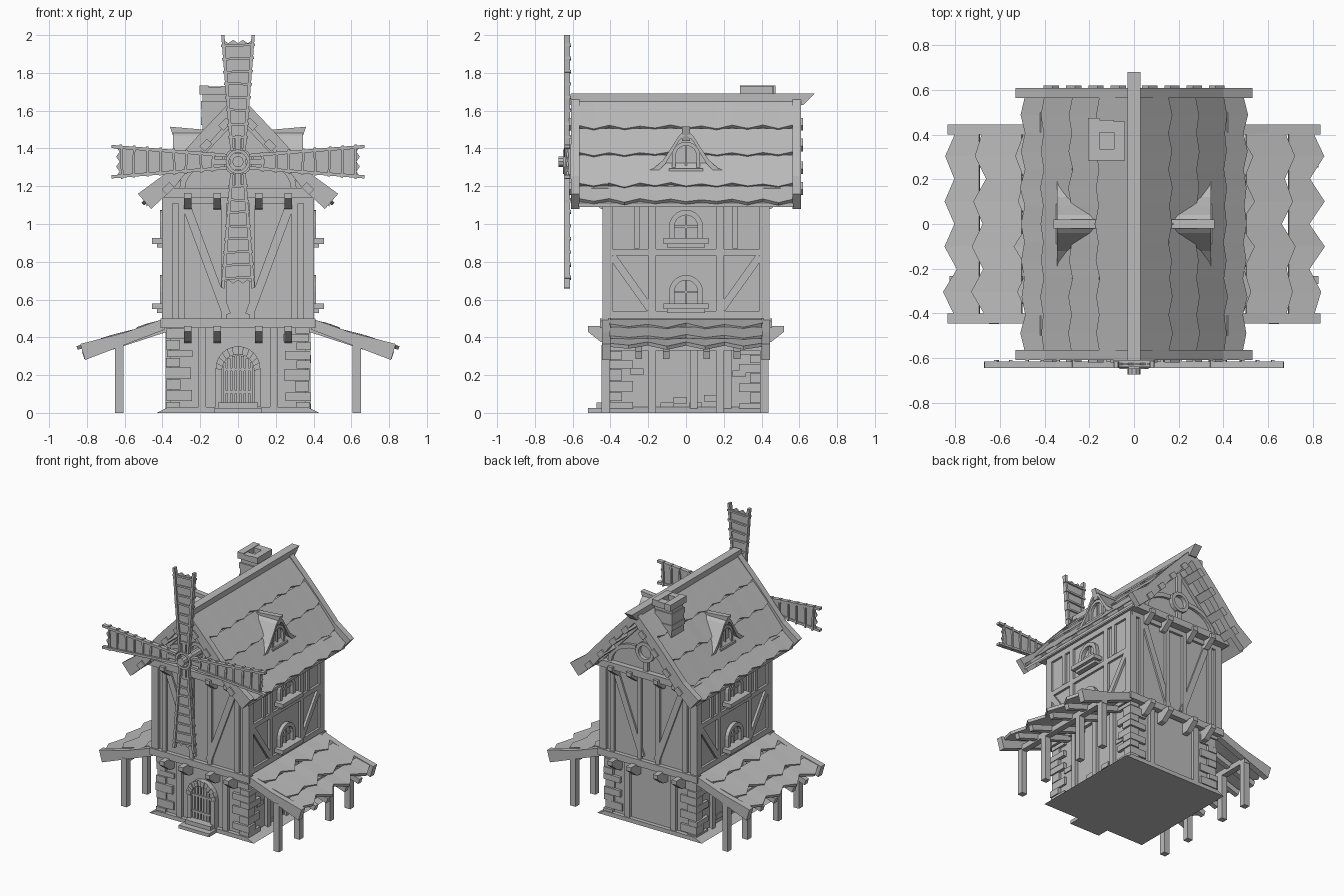
import bpy, bmesh, math, random
from mathutils import Vector

if "Cube" in bpy.data.objects:
    bpy.data.objects.remove(bpy.data.objects["Cube"])
random.seed(4)
grey = bpy.data.materials.new("weathered grey")
grey.diffuse_color = (0.5, 0.5, 0.5, 1)
grey.use_nodes = True
grey.node_tree.nodes["Principled BSDF"].inputs["Base Color"].default_value = grey.diffuse_color
parts = {}

def part(name):
    return parts.setdefault(name, bmesh.new())

def prism(bm, pts, a, b, plane):
    """Extrude a 2D outline: 'x' takes (y,z), 'y' takes (x,z), 'z' takes (x,y)."""
    f = {'x': lambda p, d: (d, p[0], p[1]), 'y': lambda p, d: (p[0], d, p[1]),
         'z': lambda p, d: (p[0], p[1], d)}[plane]
    lo, hi = ([bm.verts.new(f(p, d)) for p in pts] for d in (a, b))
    bm.faces.new(lo[::-1])
    bm.faces.new(hi)
    for i in range(len(pts)):
        j = (i + 1) % len(pts)
        bm.faces.new((lo[i], lo[j], hi[j], hi[i]))

def box(bm, x0, x1, y0, y1, z0, z1):
    prism(bm, [(x0, y0), (x1, y0), (x1, y1), (x0, y1)], z0, z1, 'z')

def bar(bm, p, q, w, a, b, plane):
    p, q = Vector(p), Vector(q)
    n = (q - p).normalized().orthogonal() * w / 2
    prism(bm, [p + n, q + n, q - n, p - n], a, b, plane)

def band(bm, outer, inner, a, b, plane):
    for i in range(len(outer) - 1):
        prism(bm, [outer[i], outer[i + 1], inner[i + 1], inner[i]], a, b, plane)

def arch(w, z0, spring, n=10, r=None):
    r = r or w
    return [(-w, z0)] + [(-w * math.cos(math.pi * i / n), spring + r * math.sin(math.pi * i / n))
                         for i in range(n + 1)] + [(w, z0)]

def ring(r, z, n=16):
    return [(r * math.cos(2 * math.pi * i / n), z + r * math.sin(2 * math.pi * i / n)) for i in range(n + 1)]

def tile_row(bm, top, bot, y0, y1, s, teeth, thick=0.02, depth=0.022):
    """One course of shingles with a zigzag lower edge."""
    t, b = Vector(top), Vector(bot)
    d = (b - t).normalized()
    up = Vector((-d.y, d.x)) * thick
    n = teeth * 2
    cols = []
    for i in range(n + 1):
        y = y0 + (y1 - y0) * i / n
        e = b + d * depth * ((i % 2) - 0.5 + random.uniform(-.25, .25))
        cols.append([bm.verts.new((s * p.x, y, p.y)) for p in (t, e, e + up, t + up * 0.5)])
    for c, k in zip(cols, cols[1:]):
        for i in range(4):
            j = (i + 1) % 4
            bm.faces.new((c[i], c[j], k[j], k[i]))
    bm.faces.new(cols[0])
    bm.faces.new(cols[-1][::-1])

# Main body
box(part("ground_floor_wall"), -.36, .36, -.40, .40, 0, .46)
box(part("upper_floor_wall"), -.385, .385, -.425, .425, .46, 1.16)
prism(part("gable_wall"), [(-.42, 1.14), (.42, 1.14), (.40, 1.19), (0, 1.62), (-.40, 1.19)], -.46, .46, 'y')
prism(part("plinth"), [(-.43, 0), (.43, 0), (.37, .03), (-.37, .03)], -.43, .43, 'y')

# Roof courses, bargeboards and ridge
line = [(.0, 1.665), (.15, 1.50), (.27, 1.36), (.395, 1.195), (.485, 1.11)]
roof, barge = part("roof_shingles"), part("bargeboards")
for s in (-1, 1):
    for i in range(4):
        tile_row(roof, line[i], line[i + 1], -.57, .57, s, 7)
    under = [(s * x, z - .02) for x, z in line]
    band(part("roof_underside"), [(s * x, z) for x, z in line], under, -.57, .57, 'y')
    top = [(0, 1.69), (.20, 1.48), (.40, 1.255), (.53, 1.16)]
    low = [(0, 1.60), (.15, 1.43), (.34, 1.19), (.46, 1.08)]
    for a, b in ((-.61, -.565), (.565, .61)):
        band(barge, [(s * x, z) for x, z in top], [(s * x, z) for x, z in low], a, b, 'y')
    for x, z in ((.07, 1.53), (.17, 1.42), (.27, 1.30), (.37, 1.19)):
        bar(part("purlins"), (s * (x - .02), z + .018), (s * (x + .02), z - .022), .04, -.62, .62, 'y')
prism(part("ridge_beam"), [(-.62, 1.63), (.62, 1.63), (.68, 1.69), (-.61, 1.69)], -.03, .03, 'x')

# Dormers
bell = [(-.22, 1.275), (-.17, 1.295), (-.12, 1.34), (-.08, 1.40), (-.04, 1.465), (0, 1.50),
        (.04, 1.465), (.08, 1.40), (.12, 1.34), (.17, 1.295), (.22, 1.275)]
inner = [(y * .93, z - .025) for y, z in bell]
for s in (-1, 1):
    band(part("dormer_roof"), bell, inner, s * .12, s * .345, 'x')
    prism(part("dormer_wall"), inner, s * .12, s * .315, 'x')
    band(part("dormer_window_frame"), arch(.075, 1.28, 1.36), arch(.055, 1.28, 1.36), s * .30, s * .335, 'x')
    bar(part("dormer_window_frame"), (0, 1.28), (0, 1.42), .012, s * .3, s * .325, 'x')
    bar(part("dormer_window_frame"), (-.09, 1.285), (.09, 1.285), .02, s * .3, s * .35, 'x')
    prism(part("dormer_ridge"), [(s * .13, 1.465), (s * .335, 1.44), (s * .36, 1.515), (s * .13, 1.495)], -.02, .02, 'y')

# Chimney: stacked irregular blocks with a hollow cap
ch = part("chimney")
for k in range(6):
    z, j = 1.44 + k * .042, random.uniform(-.008, .008)
    box(ch, -.185 + j - k * .002, -.05 + j, .30 + j, .44 - j, z, z + .042)
for a, b, c, d in ((-.205, -.155, .285, .475), (-.09, -.04, .285, .46), (-.155, -.09, .285, .335), (-.155, -.09, .41, .465)):
    box(part("chimney_cap"), a, b, c, d, 1.685, 1.73 + random.uniform(-.004, .004))

# Front and back timber framing, joists and gable ornament
tim, joist = part("front_back_timbers"), part("joist_ends")
for f in (-1, 1):
    a, b = f * .41, f * .443
    bar(tim, (-.41, .475), (.41, .475), .05, a, f * .455, 'y')
    bar(tim, (-.385, 1.125), (.385, 1.125), .035, a, b, 'y')
    bar(tim, (-.42, 1.165), (.42, 1.165), .05, a, f * .50, 'y')
    for s in (-1, 1):
        for x, w in ((.375, .055), (.30, .035), (.075, .03)):
            bar(tim, (s * x, .5), (s * x, 1.11), w, a, b, 'y')
        bar(tim, (s * .275, 1.10), (s * .06, .52), .045, a, f * .438, 'y')
        bar(tim, (s * .19, .0), (s * .19, .46), .04, f * .39, f * .425, 'y')
        bar(tim, (s * .385, 1.19), (s * .0, 1.60), .06, a, f * .485, 'y')
        # curved gable braces
        arc = [[(s * (.08 + (.20 + r) * math.cos(t * math.pi / 12)), 1.19 + (.14 + r) * math.sin(t * math.pi / 12))
                for t in range(7)] for r in (0, .03)]
        band(tim, arc[1], arc[0], a, f * .48, 'y')
        for x in (.11, .265):
            for z in (0, .705):
                prism(joist, [(f * .39, z + .37), (f * .45, z + .375), (f * .52, z + .43),
                              (f * .52, z + .46), (f * .39, z + .46)], s * x - .02, s * x + .02, 'x')
    bar(tim, (0, 1.19), (0, 1.27), .04, a, f * .48, 'y')
    bar(tim, (0, 1.39), (0, 1.60), .04, a, f * .48, 'y')
    band(part("gable_round_window"), ring(.075, 1.33), ring(.05, 1.33), a, f * .49, 'y')

# Side timber framing and arched windows
side, win = part("side_timbers"), part("side_windows")
for s in (-1, 1):
    a, b = s * .37, s * .402
    for z, w in ((.52, .04), (.85, .035), (1.12, .04)):
        bar(side, (-.44, z), (.44, z), w, a, b, 'x')
    for t in (-1, 1):
        for y, w in ((.415, .05), (.18, .04)):
            bar(side, (t * y, .5), (t * y, 1.14), w, a, b, 'x')
        bar(side, (t * .26, .87), (t * .26, 1.1), .03, a, b, 'x')
        bar(side, (t * .39, .83), (t * .19, .55), .04, a, b, 'x')
    for z in (.56, .905):
        band(win, [(y, h + z) for y, h in arch(.09, 0, .08)], [(y, h + z) for y, h in arch(.062, 0, .08)], a, s * .412, 'x')
        bar(win, (0, z), (0, z + .145), .012, a, s * .395, 'x')
        bar(win, (-.062, z + .08), (.062, z + .08), .012, a, s * .395, 'x')
        bar(part("window_sills"), (-.12, z + .005), (.12, z + .005), .03, a, s * .455, 'x')
        bar(part("window_sills"), (-.10, z - .02), (.10, z - .02), .02, a, s * .43, 'x')

# Side awnings on posts
aw = [(.39, .485), (.50, .445), (.69, .385), (.815, .345)]
for s in (-1, 1):
    for i in range(3):
        tile_row(part("awning_shingles"), aw[i], aw[i + 1], -.405, .405, s, 4, .02, .05)
    edge = [(.39, .50), (.60, .425), (.835, .365)]
    under = [(.39, .44), (.60, .36), (.81, .28)]
    for t in (-1, 1):
        band(part("awning_edge_beams"), [(s * x, z) for x, z in edge], [(s * x, z) for x, z in under], t * .40, t * .445, 'y')
    for y in (-.25, -.105, .11, .27):
        bar(part("awning_rafters"), (s * .36, .455), (s * .82, .305), .04, y - .018, y + .018, 'y')
    bar(part("awning_purlin"), (s * .605, .35), (s * .65, .35), .04, -.44, .44, 'y')
    for y in (-.425, -.18, .18, .415):
        box(part("awning_posts"), s * .605, s * .65, y - .022, y + .022, 0, .36)
    for y in (-.18, .04, .22):
        box(part("ground_posts"), s * .35, s * .385, y - .02, y + .02, 0, .46)

# Corner quoins and scattered wall stones
st = part("corner_stones")
for sx in (-1, 1):
    for sy in (-1, 1):
        z, k = 0, 0
        while z < .43:
            h = random.uniform(.04, .065)
            lx, ly = (.13, .07) if k % 2 else (.07, .13)
            j = random.uniform(0, .012)
            box(st, sx * (.375 + j), sx * (.37 - lx + j), sy * (.412 + j), sy * (.41 - ly), z, min(z + h - .004, .45))
            z, k = z + h, k + 1
    for y, z in ((-.03, .05), (.05, .02), (.13, .06), (-.1, .02), (.28, .19), (-.26, .2)):
        box(part("wall_stones"), sx * .35, sx * .368, y - .035, y + .035, z, z + .035)

# Arched door, stone surround and steps
door = part("door")
prism(door, arch(.09, .03, .22, 10), -.41, -.39, 'y')
for i in range(-3, 4):
    bar(door, (i * .024, .04), (i * .024, .215 + math.sqrt(.0078 - (i * .024) ** 2)), .017, -.42, -.4, 'y')
for z in (.11, .23):
    bar(door, (-.08, z), (.08, z), .016, -.426, -.4, 'y')
out, inn = arch(.118, .03, .235, 12), arch(.085, .03, .225, 12)
for i in range(len(out) - 1):
    band(part("door_surround"), out[i:i + 2], inn[i:i + 2], -.39, -.435 - .008 * (i % 2), 'y')
for x0, y, z in ((.125, .52, .025), (.105, .475, .055)):
    box(part("door_steps"), -x0, x0, -y, -.39, 0, z)

# Windmill sails: tapered rails, rungs and ragged panels
sail, cloth = part("sail_frames"), part("sail_panels")
for k in range(4):
    c, d = [(1, 0), (0, 1), (-1, 0), (0, -1)][k]
    at = lambda r, t: (c * r - d * t, 1.33 + d * r + c * t)
    half = lambda r: .032 + .078 * (r - .05)
    for t in (-1, 1):
        bar(sail, at(.06, t * half(.06)), at(.67, t * half(.67)), .017, -.645, -.615, 'y')
    for i in range(8):
        r, w = .13 + i * .07, half(.13 + i * .07) + .014
        bar(sail, at(r, -w), at(r + random.uniform(-.01, .01), w), .013, -.64, -.61, 'y')
    bar(sail, at(.04, 0), at(.14, 0), .03, -.64, -.61, 'y')
    tip = [at(.645 - .018 * (i % 2), half(.64) * (1 - i / 3)) for i in range(7)]
    prism(cloth, [at(.13, -half(.13)), *tip[::-1], at(.13, half(.13))], -.632, -.622, 'y')
hub = part("sail_hub")
prism(hub, ring(.03, 1.33, 10)[:-1], -.675, -.44, 'y')
band(hub, ring(.065, 1.33), ring(.048, 1.33), -.65, -.605, 'y')

# Turn every part into an object
for name, bm in parts.items():
    bmesh.ops.recalc_face_normals(bm, faces=bm.faces)
    me = bpy.data.meshes.new(name)
    bm.to_mesh(me)
    bm.free()
    me.materials.append(grey)
    bpy.context.collection.objects.link(bpy.data.objects.new(name, me))
